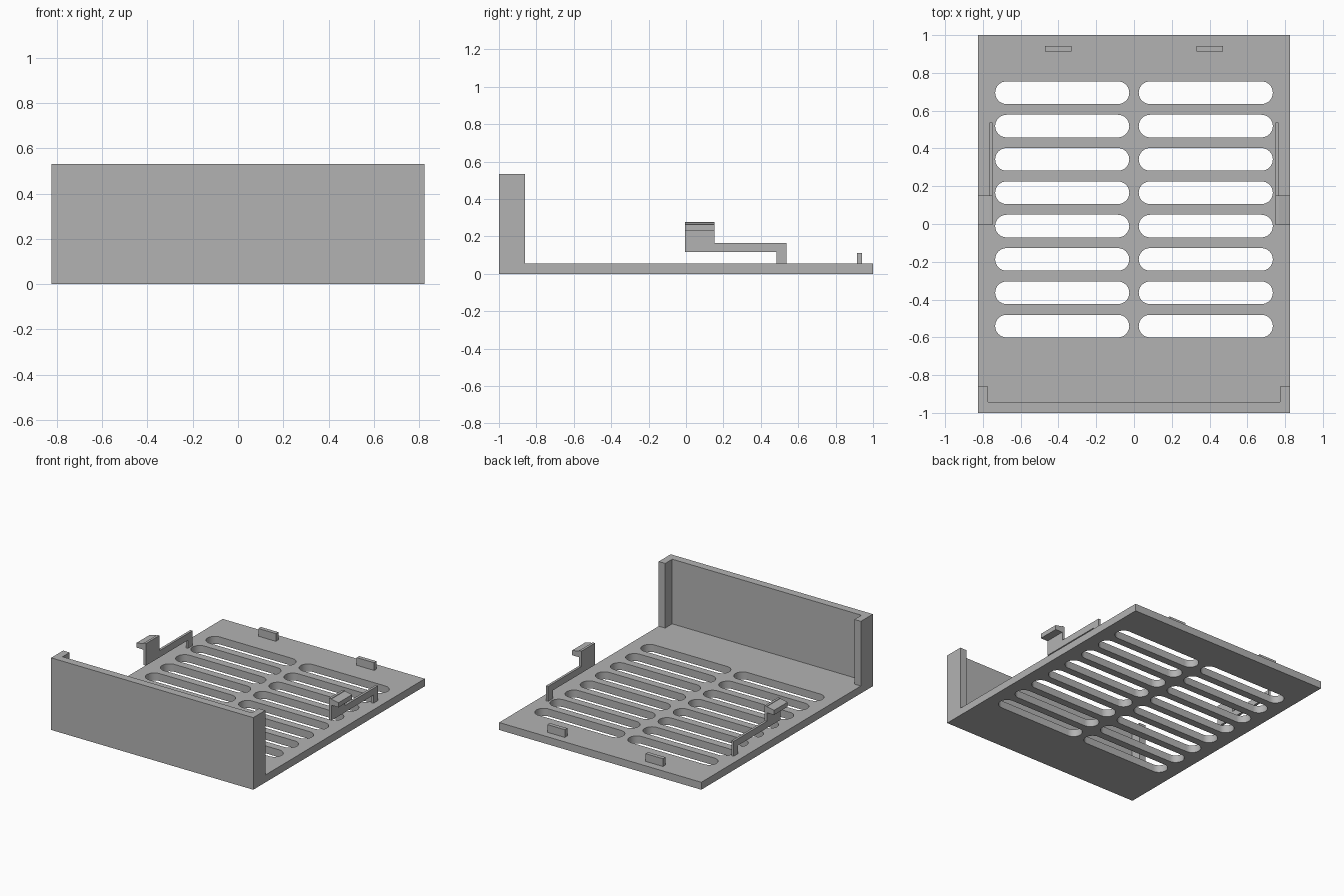
import bpy
import bmesh
import math

if "Cube" in bpy.data.objects:
    bpy.data.objects.remove(bpy.data.objects["Cube"])

grey = bpy.data.materials.new("plain grey")
grey.diffuse_color = (0.45, 0.45, 0.45, 1)
grey.use_nodes = True
grey.node_tree.nodes["Principled BSDF"].inputs["Base Color"].default_value = grey.diffuse_color

W, FLOOR, TOP = 0.825, 0.055, 0.532


def prism(name, profiles, axis, lo, hi):
    """Extrude 2D profiles along axis 'x' (points are y, z), 'y' (x, z) or 'z' (x, y)."""
    place = {"x": lambda a, b: (lo, a, b),
             "y": lambda a, b: (a, lo, b),
             "z": lambda a, b: (a, b, lo)}[axis]
    step = [(hi - lo) if c == axis else 0 for c in "xyz"]
    bm = bmesh.new()
    for points in profiles:
        face = bm.faces.new([bm.verts.new(place(a, b)) for a, b in points])
        new = bmesh.ops.extrude_face_region(bm, geom=[face])["geom"]
        bmesh.ops.translate(bm, vec=step, verts=[v for v in new if isinstance(v, bmesh.types.BMVert)])
    bmesh.ops.recalc_face_normals(bm, faces=bm.faces)
    mesh = bpy.data.meshes.new(name)
    bm.to_mesh(mesh)
    bm.free()
    mesh.materials.append(grey)
    obj = bpy.data.objects.new(name, mesh)
    bpy.context.collection.objects.link(obj)
    return obj


def rect(a0, a1, b0, b1):
    return [(a0, b0), (a1, b0), (a1, b1), (a0, b1)]


def slot(cx, cy, length, radius, n=16):
    """Outline of a slot with round ends."""
    half = length / 2 - radius
    pts = []
    for side, start in ((1, -90), (-1, 90)):
        for i in range(n + 1):
            t = math.radians(start + 180 * i / n)
            pts.append((cx + side * half + radius * math.cos(t), cy + radius * math.sin(t)))
    return pts


def combine(target, other, operation):
    mod = target.modifiers.new(operation, "BOOLEAN")
    mod.operation, mod.solver, mod.object = operation, "EXACT", other
    bpy.context.view_layer.objects.active = target
    bpy.ops.object.modifier_apply(modifier=mod.name)
    bpy.data.objects.remove(other)


# Base plate with an upright end wall that has short returns at both sides
tray = prism("vented_tray", [rect(-W, W, -1, 1)], "z", 0, FLOOR)
wall = prism("end_wall", [[(-W, -1), (W, -1), (W, -0.86), (0.772, -0.86), (0.772, -0.942),
                           (-0.772, -0.942), (-0.772, -0.86), (-W, -0.86)]], "z", 0, TOP)
combine(tray, wall, "UNION")

# Two columns of eight vent slots
vents = [slot(s * 0.38, 0.695 - 0.1765 * i, 0.71, 0.06) for s in (-1, 1) for i in range(8)]
combine(tray, prism("vent_cutter", vents, "z", -0.1, 0.2), "DIFFERENCE")
bpy.ops.object.select_all(action="DESELECT")
tray.select_set(True)
bpy.context.view_layer.objects.active = tray
bpy.ops.object.shade_smooth_by_angle(angle=math.radians(30))

for s, side in ((-1, "left"), (1, "right")):
    # Spring arm: foot, raised bar and upright
    arm = [(0.485, FLOOR), (0.538, FLOOR), (0.538, 0.165), (0.152, 0.165),
           (0.152, 0.277), (-0.006, 0.277), (-0.006, 0.115), (0.485, 0.115)]
    clip = prism(side + "_clip", [arm], "x", s * 0.748, s * 0.766)
    # Outward catch with a sloping top
    catch = [(s * 0.748, 0.277), (s * 0.748, 0.228), (s * W, 0.228), (s * W, 0.262)]
    hook = prism(side + "_catch", [catch], "y", -0.006, 0.152)
    combine(clip, hook, "UNION")
    # Small tab near the far edge
    prism(side + "_tab", [rect(*sorted((s * 0.33, s * 0.472)), 0.913, 0.942)], "z", FLOOR, 0.112)
